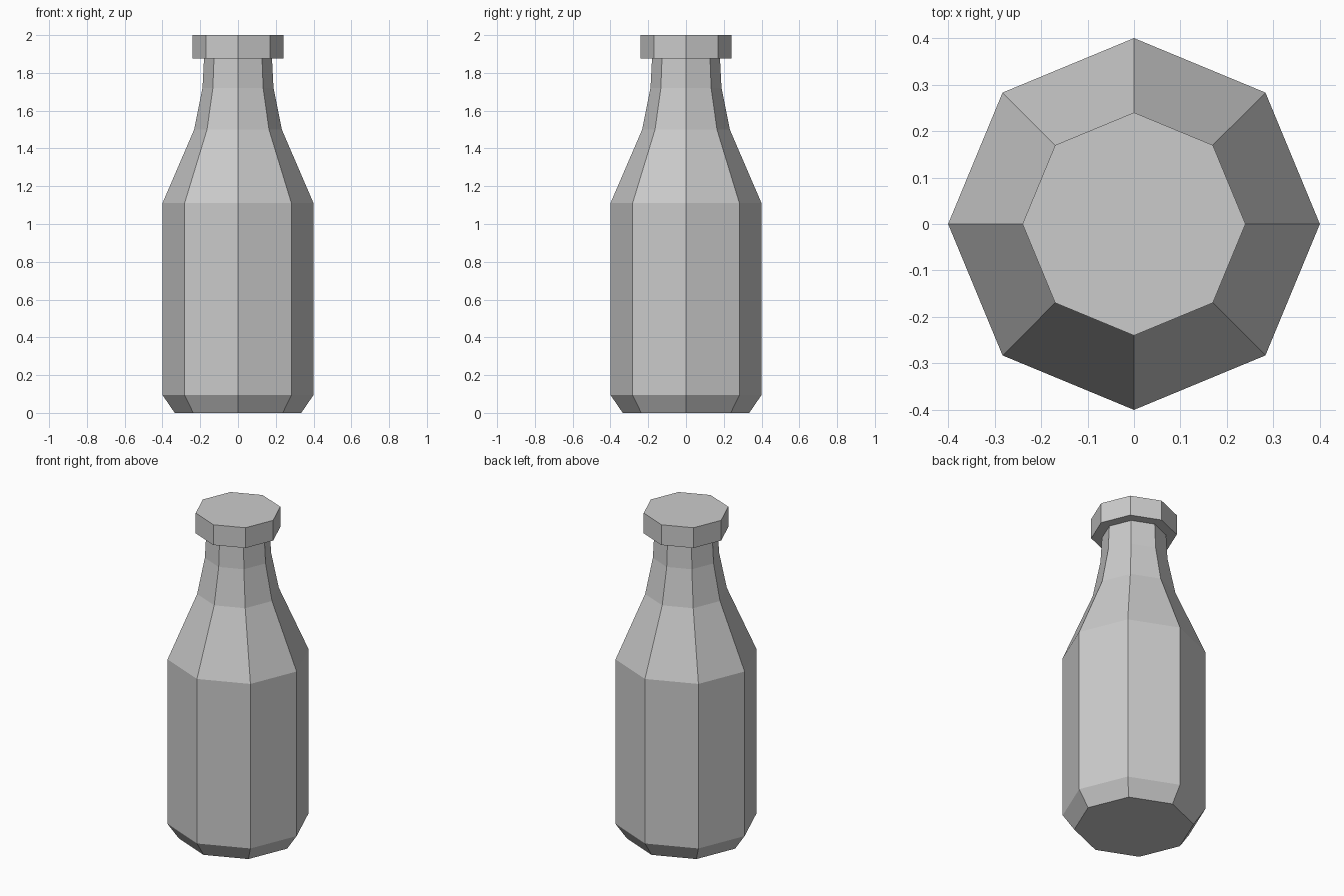
import bpy
import bmesh
from math import cos, sin, tau

cube = bpy.data.objects.get("Cube")
if cube:
    bpy.data.objects.remove(cube, do_unlink=True)

SIDES = 8


def make_material(name, color):
    mat = bpy.data.materials.new(name)
    mat.use_nodes = True
    mat.diffuse_color = color
    mat.node_tree.nodes["Principled BSDF"].inputs["Base Color"].default_value = color
    return mat


def lathe(name, profile, mat):
    """Closed faceted solid from (radius, height) pairs, listed bottom to top."""
    bm = bmesh.new()
    rings = [[bm.verts.new((r * cos(tau * i / SIDES), r * sin(tau * i / SIDES), z))
              for i in range(SIDES)] for r, z in profile]
    for low, high in zip(rings, rings[1:]):
        for i in range(SIDES):
            j = (i + 1) % SIDES
            bm.faces.new((low[i], low[j], high[j], high[i]))
    bm.faces.new(rings[0][::-1])
    bm.faces.new(rings[-1])
    mesh = bpy.data.meshes.new(name)
    bm.to_mesh(mesh)
    bm.free()
    mesh.materials.append(mat)
    obj = bpy.data.objects.new(name, mesh)
    bpy.context.collection.objects.link(obj)
    return obj


grey = make_material("light_grey", (0.6, 0.6, 0.6, 1))

# Bottle body: chamfered base, straight wall, sloping shoulder, narrow neck
lathe("bottle_body", [(0.335, 0), (0.4, 0.095), (0.4, 1.11), (0.232, 1.5),
                      (0.188, 1.72), (0.18, 1.875)], grey)

# Flat cap overhanging the neck
lathe("bottle_cap", [(0.24, 1.875), (0.24, 2.0)], grey)
